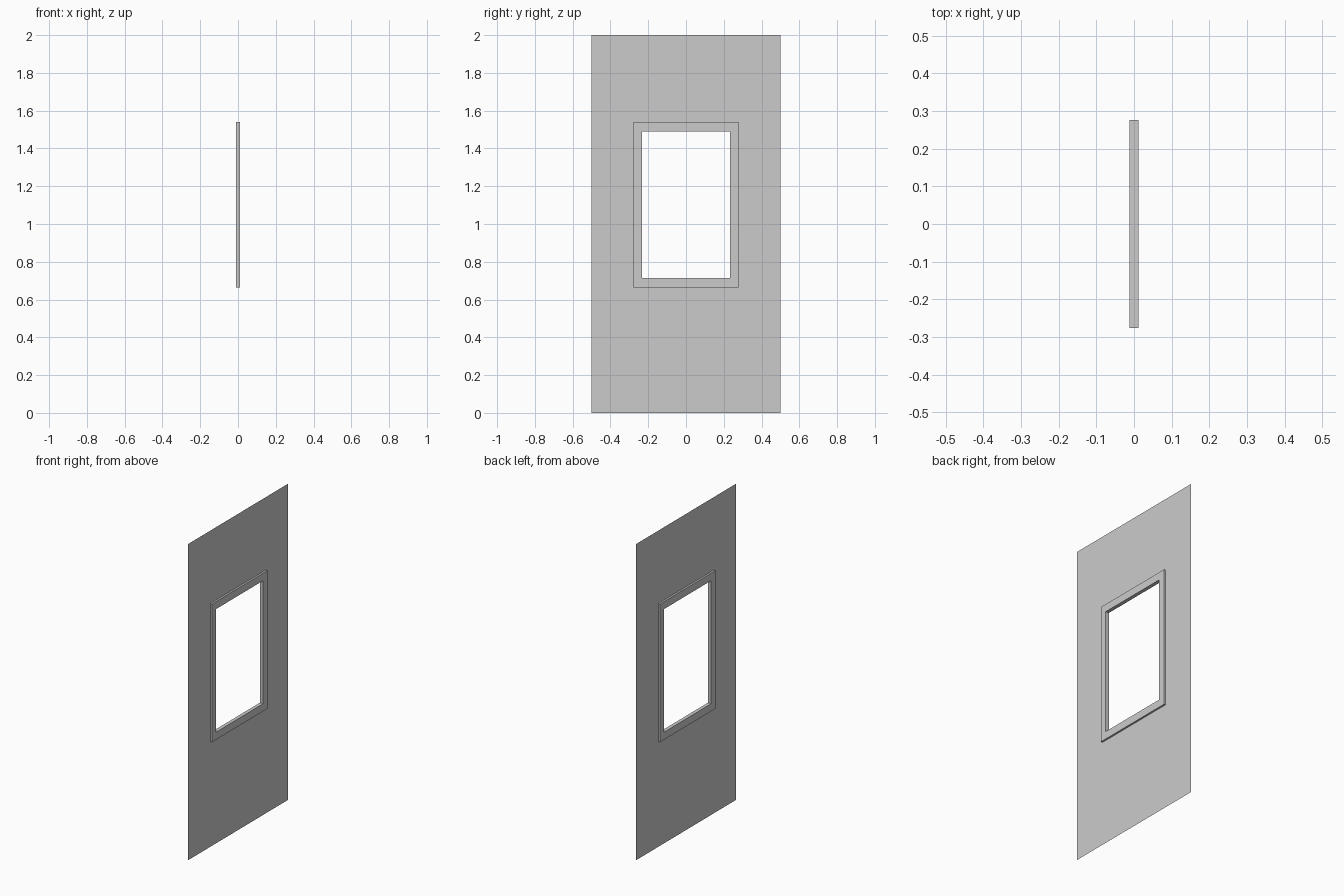
import bpy, bmesh

if "Cube" in bpy.data.objects:
    bpy.data.objects.remove(bpy.data.objects["Cube"])

ZC = 1.102  # height of the window centre


def ring(bm, outer, inner):
    """Flat rectangular ring in the x = 0 plane; each rectangle is (y half, z low, z high)."""
    def loop(h, lo, hi):
        return [bm.verts.new((0, y, z)) for y, z in ((-h, lo), (h, lo), (h, hi), (-h, hi))]
    a, b = loop(*outer), loop(*inner)
    return [bm.faces.new((a[i], a[(i + 1) % 4], b[(i + 1) % 4], b[i])) for i in range(4)]


def finish(bm, name):
    mesh = bpy.data.meshes.new(name)
    bm.to_mesh(mesh)
    bm.free()
    obj = bpy.data.objects.new(name, mesh)
    bpy.context.collection.objects.link(obj)
    return obj


# Thin sheet panel with the window cut out; its edge is held inside the frame
bm = bmesh.new()
ring(bm, (0.5, 0, 2), (0.27, ZC - 0.43, ZC + 0.43))
finish(bm, "panel")

# Window frame, projecting equally on both sides of the panel
bm = bmesh.new()
ring(bm, (0.277, ZC - 0.437, ZC + 0.437), (0.234, ZC - 0.389, ZC + 0.389))
frame = finish(bm, "window_frame")
solid = frame.modifiers.new("thickness", 'SOLIDIFY')
solid.thickness = 0.023
solid.offset = 0
